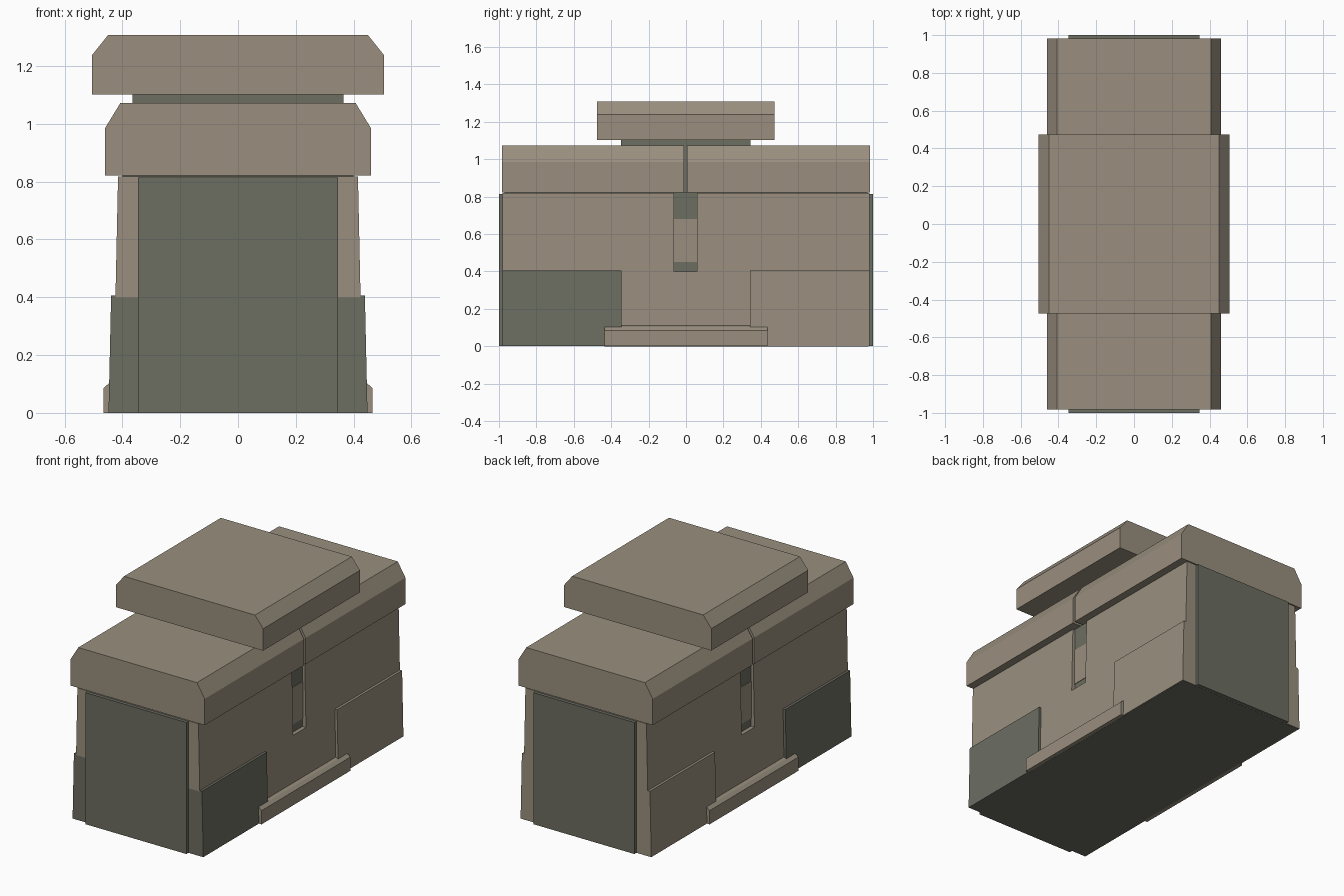
import bpy, bmesh

if "Cube" in bpy.data.objects:
    bpy.data.objects.remove(bpy.data.objects["Cube"])


def material(name, colour):
    m = bpy.data.materials.new(name)
    m.diffuse_color = (*colour, 1)
    m.use_nodes = True
    m.node_tree.nodes["Principled BSDF"].inputs["Base Color"].default_value = m.diffuse_color
    return m


tan = material("tan_stone", (0.32, 0.275, 0.21))
grey = material("grey_stone", (0.15, 0.153, 0.12))


def block(name, half_profile, y0, y1, mat):
    """Mirror a right-hand (x, z) profile, listed bottom to top, and extrude it along y."""
    outline = half_profile + [(-x, z) for x, z in reversed(half_profile)]
    bm = bmesh.new()
    face = bm.faces.new([bm.verts.new((x, y0, z)) for x, z in outline])
    ext = bmesh.ops.extrude_face_region(bm, geom=[face])
    moved = [v for v in ext["geom"] if isinstance(v, bmesh.types.BMVert)]
    bmesh.ops.translate(bm, verts=moved, vec=(0, y1 - y0, 0))
    bmesh.ops.recalc_face_normals(bm, faces=bm.faces)
    mesh = bpy.data.meshes.new(name)
    bm.to_mesh(mesh)
    bm.free()
    mesh.materials.append(mat)
    ob = bpy.data.objects.new(name, mesh)
    bpy.context.collection.objects.link(ob)
    return ob


def box(name, x, y0, y1, z0, z1, mat):
    return block(name, [(x, z0), (x, z1)], y0, y1, mat)


# Dark inner core, seen in the slots and underneath
box("inner_core", 0.40, -0.97, 0.97, 0.0, 0.825, grey)
# Tan filler at the middle of each side slot
box("slot_filler", 0.403, -0.065, 0.06, 0.45, 0.68, tan)

# Tapered upper walls, split by the slot
wall = [(0.424, 0.4), (0.415, 0.818)]
block("upper_wall_front", wall, -0.98, -0.065, tan)
block("upper_wall_back", wall, 0.06, 0.98, tan)

# Lower wall between the corner blocks
block("lower_middle_wall", [(0.432, 0.002), (0.424, 0.4)], -0.36, 0.36, tan)

# Heavier corner blocks: grey in front, tan behind
corner = [(0.448, 0.0), (0.439, 0.406)]
block("front_corner_blocks", corner, -0.98, -0.345, grey)
block("back_corner_blocks", corner, 0.343, 0.98, tan)
box("base_underside", 0.44, 0.35, 0.975, -0.001, 0.05, grey)

# Side steps with a bevelled top edge
block("side_steps", [(0.466, 0.0), (0.466, 0.085), (0.447, 0.102), (0.425, 0.112)],
      -0.435, 0.435, tan)
box("step_underside", 0.44, -0.435, 0.435, -0.001, 0.05, grey)

# Grey end slabs
for name, a, b in (("front_slab", -1.0, -0.96), ("back_slab", 0.96, 1.0)):
    box(name, 0.346, a, b, 0.0, 0.815, grey)

# Chamfered lid halves with a narrow joint
lid = [(0.46, 0.822), (0.46, 0.985), (0.407, 1.072)]
block("lid_front", lid, -0.983, -0.011, tan)
block("lid_back", lid, 0.006, 0.983, tan)

# Recessed neck and raised top slab
box("neck", 0.365, -0.348, 0.345, 0.8, 1.105, grey)
block("top_slab", [(0.505, 1.102), (0.505, 1.238), (0.449, 1.308)], -0.475, 0.473, tan)
